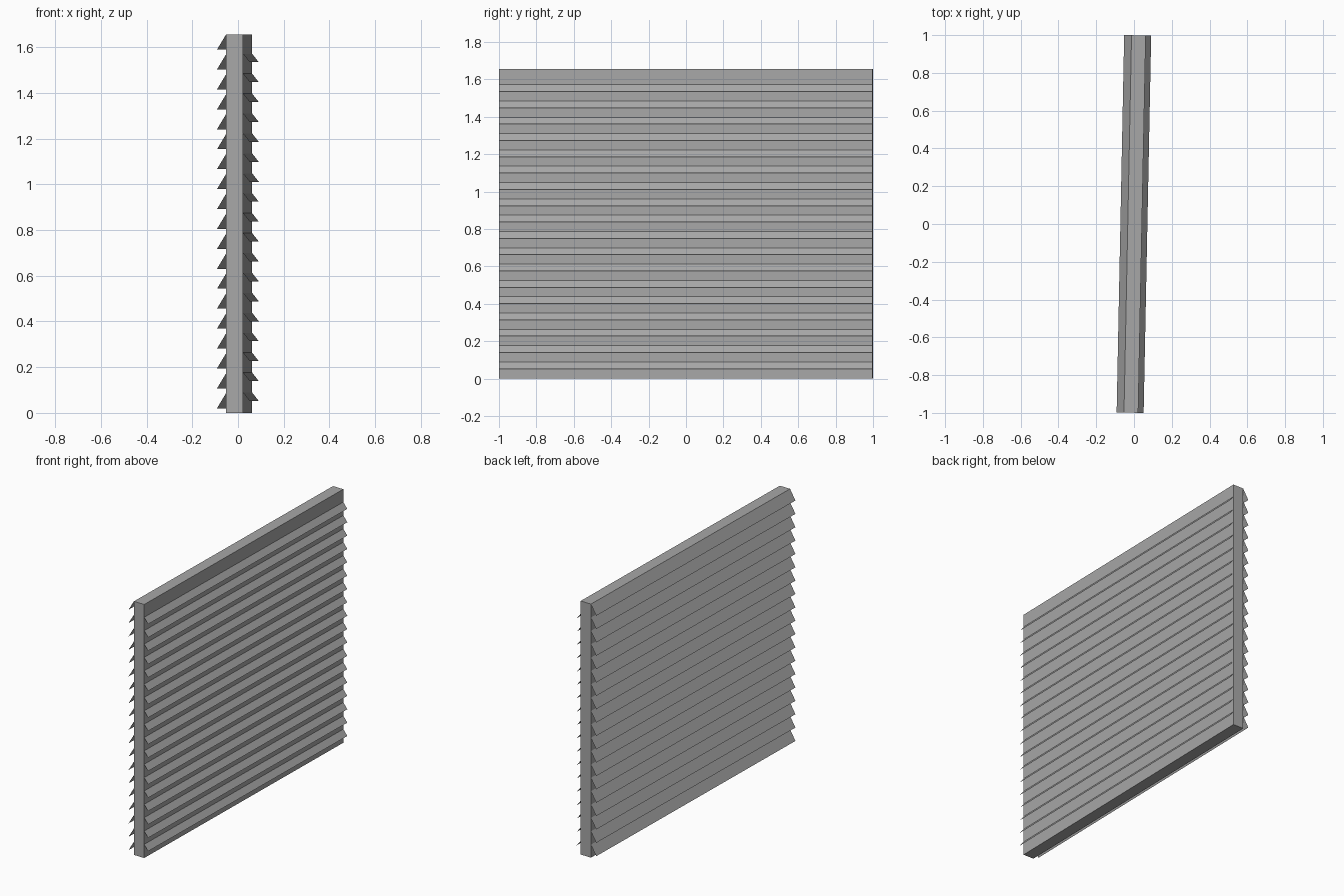
import bpy, bmesh, math

if "Cube" in bpy.data.objects:
    bpy.data.objects.remove(bpy.data.objects["Cube"])

YAW = -0.02        # the whole panel is turned very slightly about z
HEIGHT = 1.655
PITCH = 0.0872
X0, X1 = -0.033, 0.042   # panel faces, local x
HALF = 0.999

grey = bpy.data.materials.new("dark_grey")
grey.diffuse_color = (0.39, 0.39, 0.39, 1)
grey.use_nodes = True
grey.node_tree.nodes["Principled BSDF"].inputs["Base Color"].default_value = grey.diffuse_color


def finish(name, bm):
    mesh = bpy.data.meshes.new(name)
    bm.to_mesh(mesh)
    bm.free()
    mesh.materials.append(grey)
    obj = bpy.data.objects.new(name, mesh)
    bpy.context.collection.objects.link(obj)
    obj.rotation_euler.z = YAW
    return obj


def slats(name, count, wall_x, tip_x, tip_z, rise):
    """Row of thin sloping sheets, stacked upwards from the lowest tip."""
    bm = bmesh.new()
    s = 1 if tip_x > wall_x else -1      # keeps normals pointing outwards
    pts = [(tip_x, -HALF * s, tip_z), (tip_x, HALF * s, tip_z),
           (wall_x, HALF * s, tip_z + rise), (wall_x, -HALF * s, tip_z + rise)]
    bm.faces.new([bm.verts.new(p) for p in pts])
    obj = finish(name, bm)
    arr = obj.modifiers.new("stack", 'ARRAY')
    arr.count = count
    arr.use_relative_offset = False
    arr.use_constant_offset = True
    arr.constant_offset_displace = (0, 0, PITCH)
    return obj


# Solid core panel
bm = bmesh.new()
bmesh.ops.create_cube(bm, size=1)
for v in bm.verts:
    v.co.x = X0 if v.co.x < 0 else X1
    v.co.y *= 2 * HALF
    v.co.z = 0 if v.co.z < 0 else HEIGHT
finish("core_panel", bm)

# Louvre sheets on both faces
slats("left_slats", 19, X0, -0.072, 0.02, 0.065)
slats("right_slats", 18, X1, 0.071, 0.052, 0.037)
